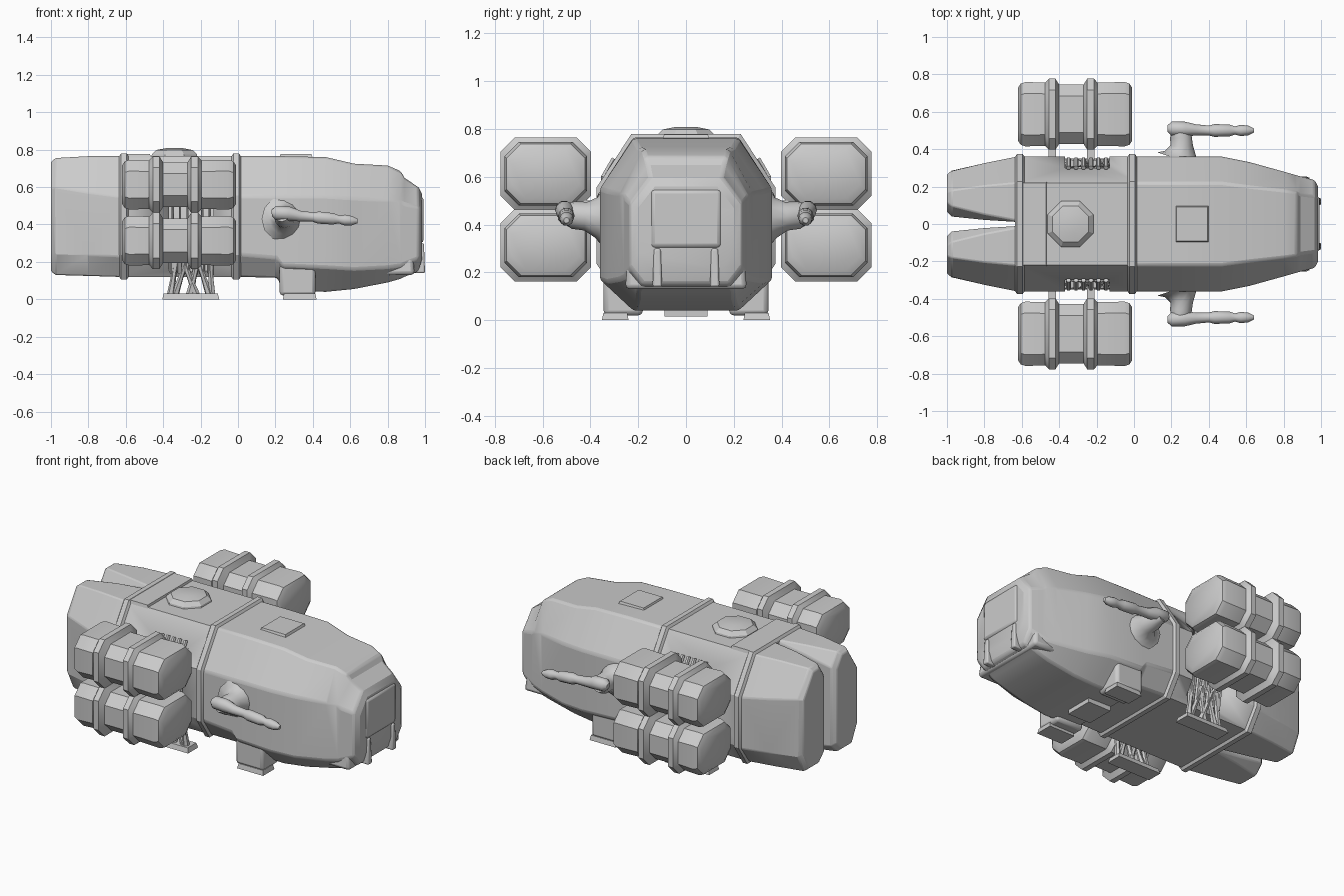
import bpy, bmesh, math
from mathutils import Vector

if "Cube" in bpy.data.objects:
    bpy.data.objects.remove(bpy.data.objects["Cube"])


def loft(name, rings, angle=30, bevel=0):
    """Skin a list of equal-length point rings and cap both ends."""
    bm = bmesh.new()
    vs = [[bm.verts.new(p) for p in r] for r in rings]
    n = len(vs[0])
    for a, b in zip(vs, vs[1:]):
        for i in range(n):
            bm.faces.new((a[i], a[(i + 1) % n], b[(i + 1) % n], b[i]))
    bm.faces.new(vs[0])
    bm.faces.new(vs[-1])
    bmesh.ops.recalc_face_normals(bm, faces=bm.faces)
    me = bpy.data.meshes.new(name)
    bm.to_mesh(me)
    bm.free()
    ob = bpy.data.objects.new(name, me)
    bpy.context.collection.objects.link(ob)
    if bevel:
        m = ob.modifiers.new("bevel", 'BEVEL')
        m.width, m.segments, m.limit_method = bevel, 2, 'ANGLE'
    bpy.ops.object.select_all(action='DESELECT')
    ob.select_set(True)
    bpy.context.view_layer.objects.active = ob
    bpy.ops.object.shade_smooth_by_angle(angle=math.radians(angle))
    return ob


def box(name, x0, x1, y0, y1, z0, z1, taper=0, bevel=0):
    """Box whose top is inset by taper."""
    def ring(z, t):
        return [(x0 + t, y0 + t, z), (x1 - t, y0 + t, z), (x1 - t, y1 - t, z), (x0 + t, y1 - t, z)]
    return loft(name, [ring(z0, 0), ring(z1, taper)], bevel=bevel)


def tube(name, pts, radii, sides=8):
    pts = [Vector(p) for p in pts]
    rings = []
    for i, p in enumerate(pts):
        q = (pts[min(i + 1, len(pts) - 1)] - pts[max(i - 1, 0)]).to_track_quat('Z', 'Y')
        rings.append([p + q @ Vector((radii[i] * math.cos(2 * math.pi * k / sides),
                                      radii[i] * math.sin(2 * math.pi * k / sides), 0))
                      for k in range(sides)])
    return loft(name, rings, 45)


def hull_ring(x, wt, ws, wb, zt, zsu, zsl, zb):
    half = [(wt, zt), (ws, zsu), (ws, zsl), (wb, zb)]
    return [(x, y, z) for y, z in half] + [(x, -y, z) for y, z in reversed(half)]


# Middle hull with side recesses
MID = (.22, .36, .28, .765, .55, .24, .12)
mid = loft("middle_hull", [hull_ring(-.62, *MID), hull_ring(.01, *MID)])
for s in (1, -1):
    cut = box("recess_cutter", -.37, -.13, min(s * .3, s * .5), max(s * .3, s * .5), .05, .68)
    m = mid.modifiers.new("recess", 'BOOLEAN')
    m.operation, m.object = 'DIFFERENCE', cut
    bpy.context.view_layer.objects.active = mid
    bpy.ops.object.modifier_apply(modifier="recess")
    bpy.data.objects.remove(cut)

# Hull flanges
BIG = (.228, .374, .288, .78, .556, .236, .105)
for name, x in (("rear_flange", -.61), ("front_flange", -.01)):
    loft(name, [hull_ring(x - .025, *MID), hull_ring(x - .015, *BIG),
                hull_ring(x + .015, *BIG), hull_ring(x + .025, *MID)], 20)

# Forward hull and nose
loft("forward_hull", [hull_ring(*r) for r in (
    (.0, .22, .36, .28, .765, .55, .24, .12),
    (.21, .22, .36, .27, .765, .55, .22, .115),
    (.24, .22, .36, .22, .765, .55, .18, .045),
    (.47, .22, .36, .22, .76, .55, .17, .04),
    (.62, .20, .33, .21, .725, .54, .16, .055),
    (.80, .18, .28, .20, .715, .53, .17, .09),
    (.87, .17, .26, .20, .685, .52, .18, .11),
    (.89, .16, .255, .20, .65, .51, .19, .12),
    (.965, .15, .235, .18, .60, .49, .22, .15),
    (.985, .13, .20, .15, .56, .47, .28, .22))], 25, .012)
box("nose_panel", .95, .993, -.15, .15, .3, .55, 0, .02)
box("chin_block", .78, .945, -.255, .255, .13, .29, .015, .02)
box("belly_pad", .25, .41, -.09, .09, .015, .06)

# Roof details
box("roof_hatch", .22, .4, -.1, .1, .755, .776, .008)
box("roof_plate", -.61, -.465, -.225, .225, .755, .778, .006)
loft("roof_dome", [[(-.34 + r * math.cos(a), r * math.sin(a), z)
                    for a in [math.pi / 8 + k * math.pi / 4 for k in range(8)]]
                   for r, z in ((.135, .755), (.13, .775), (.105, .798), (.05, .808))], 25)


def engine_ring(s, x, yi, c, wt, ws, wb, zt, zsu, zb):
    return [(x, s * y, z) for y, z in (
        (yi, zt - 1.5 * c), (yi + c, zt), (wt, zt), (ws, zsu),
        (ws, zb + .11), (wb, zb), (yi + c, zb), (yi, zb + c))]


def tank_ring(x, yc, zc, d):
    hy, hz, c = .172 + d, .133 + d, .06
    return [(x, yc + a, zc + b) for a, b in (
        (hy, hz - c), (hy - c, hz), (c - hy, hz), (-hy, hz - c),
        (-hy, c - hz), (c - hy, -hz), (hy - c, -hz), (hy, c - hz))]


for s, side in ((1, "left"), (-1, "right")):
    # Twin tapered engine housings
    loft(side + "_engine", [engine_ring(s, *r) for r in (
        (-.61, 0, .01, .22, .36, .28, .765, .55, .12),
        (-.64, .012, .01, .22, .357, .28, .765, .55, .12),
        (-.80, .022, .03, .205, .325, .26, .765, .57, .125),
        (-.975, .04, .055, .18, .285, .23, .755, .60, .13),
        (-1.0, .065, .05, .17, .265, .21, .735, .59, .15))], 25, .008)

    # Banded cargo tanks
    for level, zc in (("upper", .613), ("lower", .313)):
        loft(f"{side}_{level}_tank", [tank_ring(x, s * .587, zc, d) for x, d in (
            (-.62, -.03), (-.605, -.008), (-.58, 0), (-.475, -.003), (-.455, .018), (-.42, .018),
            (-.40, -.014), (-.27, -.014), (-.25, .018), (-.215, .018), (-.195, -.003),
            (-.05, 0), (-.025, -.008), (-.01, -.03))], 35)
    for x in (-.437, -.232):
        y0, y1 = sorted((s * .34, s * .43))
        box(side + "_tank_bracket", x - .02, x + .02, y0, y1, .42, .5)
        y0, y1 = sorted((s * .54, s * .63))
        box(side + "_tank_link", x - .018, x + .018, y0, y1, .43, .5)

    # Recess ribs and rear landing leg
    for i in range(6):
        x = -.35 + i * .04
        tube(f"{side}_rib_{i}", [(x, s * .30, .675), (x, s * .345, .6), (x, s * .345, .3),
                                 (x, s * .32, .14)], [.013] * 4, 6)
    for i, (a, b) in enumerate(((-.33, -.36), (-.27, -.34), (-.30, -.22),
                                (-.21, -.26), (-.22, -.15), (-.15, -.14))):
        tube(f"{side}_leg_strut_{i}", [(a, s * .325, .24), ((a + b) / 2, s * .32, .12), (b, s * .31, .015)],
             [.02, .014, .022], 6)
    y0, y1 = sorted((s * .25, s * .35))
    box(side + "_rear_foot", -.405, -.1, y0, y1, 0, .03, .008)

    # Front landing leg block and foot
    y0, y1 = sorted((s * .18, s * .345))
    box(side + "_front_leg", .222, .415, y0, y1, .02, .27, 0, .02)
    y0, y1 = sorted((s * .24, s * .352))
    box(side + "_front_foot", .24, .42, y0, y1, 0, .03, .006)

    # Chin prong
    y0, y1 = sorted((s * .1, s * .14))
    box(side + "_chin_prong", .9, 1.0, y0, y1, .14, .3, .006, .008)

    # Side gun and its flared mount
    tube(side + "_gun_mount", [(.24, s * .345, .43), (.25, s * .375, .43), (.255, s * .42, .435),
                               (.25, s * .47, .44), (.235, s * .525, .45)],
         [.12, .085, .06, .058, .035], 12)
    tube(side + "_gun", [(.18, s * .51, .46), (.20, s * .51, .462), (.27, s * .507, .458),
                         (.33, s * .503, .445), (.40, s * .5, .44), (.43, s * .5, .437),
                         (.51, s * .5, .43), (.54, s * .5, .427), (.57, s * .5, .424),
                         (.61, s * .5, .42), (.64, s * .5, .418)],
         [.018, .038, .04, .03, .026, .034, .032, .022, .03, .026, .012], 10)
